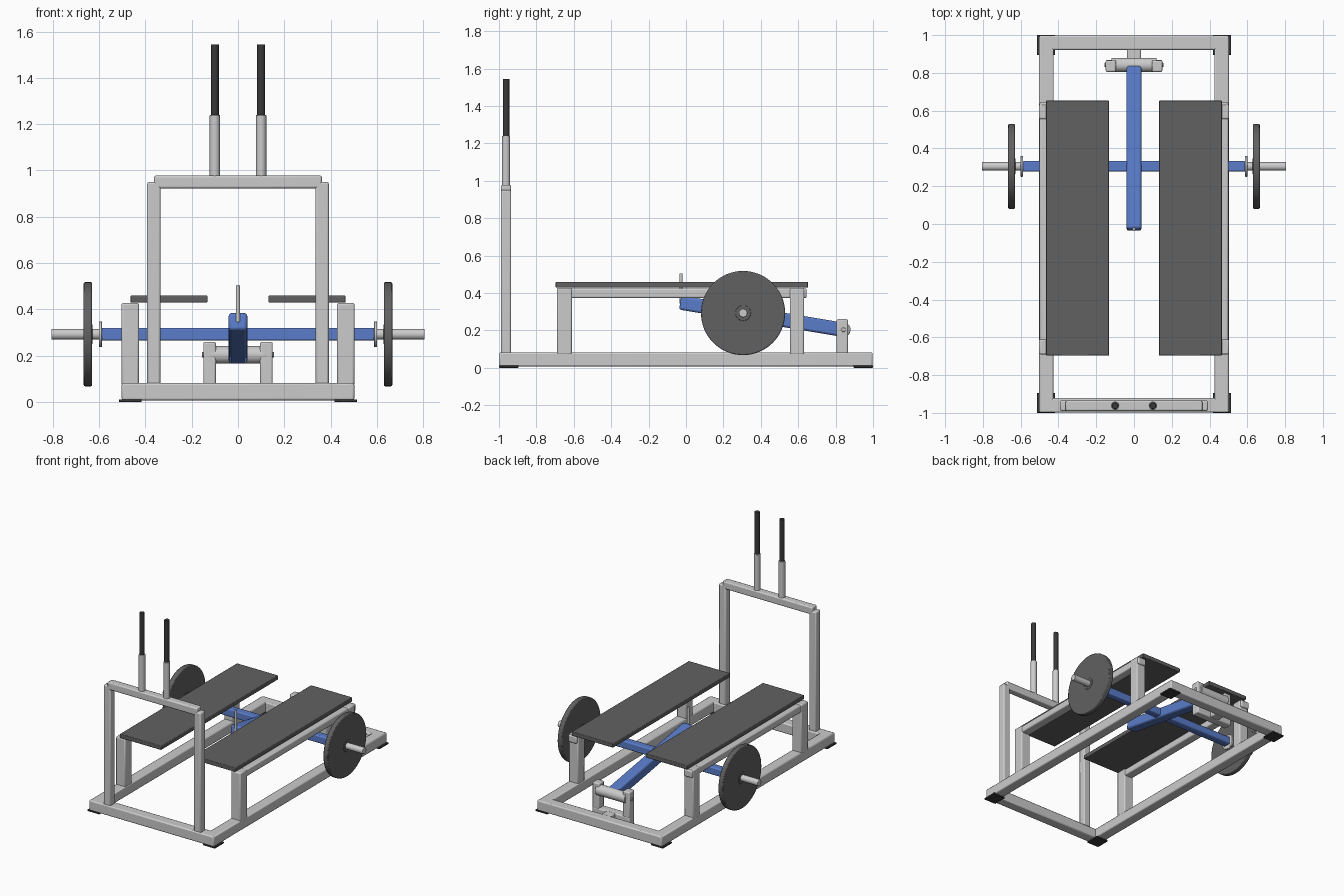
import bpy, math
from mathutils import Matrix

if "Cube" in bpy.data.objects:
    bpy.data.objects.remove(bpy.data.objects["Cube"])


def material(name, rgb):
    m = bpy.data.materials.new(name)
    m.diffuse_color = (*rgb, 1)
    m.use_nodes = True
    m.node_tree.nodes["Principled BSDF"].inputs["Base Color"].default_value = m.diffuse_color
    return m


BLUE = material("blue_paint", (0.10, 0.20, 0.58))
DARK = material("dark_rubber", (0.12, 0.12, 0.12))
BLACK = material("black_grip", (0.04, 0.04, 0.04))
STEEL = material("bright_steel", (0.6, 0.6, 0.6))


def finish(ob, name, mat, bevel, segments=2):
    ob.name = name
    if mat:
        ob.data.materials.append(mat)
    if bevel:
        b = ob.modifiers.new("edge", 'BEVEL')
        b.width, b.segments, b.limit_method = bevel, segments, 'ANGLE'
        b.angle_limit = math.radians(40)
    bpy.ops.object.shade_smooth_by_angle(angle=math.radians(35))
    return ob


def box(name, x, y, z, mat=None, bevel=0.008):
    """Box from its (min, max) extents on each axis."""
    bpy.ops.mesh.primitive_cube_add(size=1)
    ob = bpy.context.object
    mid = [(a + b) / 2 for a, b in (x, y, z)]
    size = [b - a for a, b in (x, y, z)]
    ob.data.transform(Matrix.Diagonal((*size, 1)))
    ob.location = mid
    return finish(ob, name, mat, bevel)


def rod(name, centre, radius, length, axis='Z', mat=None, bevel=0.003, sides=32):
    bpy.ops.mesh.primitive_cylinder_add(vertices=sides, radius=radius, depth=length, location=centre)
    ob = bpy.context.object
    if axis == 'X':
        ob.data.transform(Matrix.Rotation(math.pi / 2, 4, 'Y'))
    return finish(ob, name, mat, bevel)


def span(s, a, b):
    """Extent a..b on side s (-1 or 1)."""
    return tuple(sorted((s * a, s * b)))


# Base frame
for s, side in ((-1, "left"), (1, "right")):
    box(f"base_rail_{side}", span(s, 0.425, 0.502), (-0.998, 0.998), (0.008, 0.082))
for s, end in ((-1, "front"), (1, "rear")):
    box(f"base_crossbar_{end}", (-0.46, 0.46), span(s, 0.922, 0.998), (0.008, 0.082))

for s, side in ((-1, "left"), (1, "right")):
    # Rubber feet under the corners
    for e, end in ((-1, "front"), (1, "rear")):
        box(f"foot_{end}_{side}", span(s, 0.417, 0.514), span(e, 0.895, 1.0), (0, 0.012), BLACK, 0.003)
    # Platform supports and platform
    box(f"front_leg_{side}", span(s, 0.427, 0.503), (-0.69, -0.61), (0.07, 0.428))
    box(f"rear_leg_{side}", span(s, 0.427, 0.503), (0.555, 0.632), (0.07, 0.428))
    box(f"platform_rail_{side}", span(s, 0.432, 0.499), (-0.685, 0.645), (0.373, 0.425))
    box(f"platform_{side}", span(s, 0.132, 0.465), (-0.697, 0.653), (0.43, 0.46), DARK, 0.004)
    # Handle frame posts and grips
    box(f"handle_post_{side}", span(s, 0.335, 0.392), (-0.99, -0.935), (0.07, 0.95))
    rod(f"handle_sleeve_{side}", (s * 0.1, -0.962, 1.10), 0.022, 0.28)
    rod(f"handle_grip_{side}", (s * 0.1, -0.962, 1.39), 0.0175, 0.31, mat=BLACK)
    # Weight sleeve, collar and plate
    rod(f"weight_sleeve_{side}", (s * 0.69, 0.305, 0.293), 0.023, 0.232, 'X', STEEL)
    rod(f"collar_{side}", (s * 0.594, 0.305, 0.293), 0.055, 0.014, 'X', STEEL)
    rod(f"weight_plate_{side}", (s * 0.648, 0.305, 0.293), 0.225, 0.036, 'X', DARK, 0.006, 64)
    rod(f"plate_hub_{side}", (s * 0.648, 0.305, 0.293), 0.042, 0.040, 'X', DARK)
    # Pivot posts with bolt heads
    box(f"pivot_post_{side}", span(s, 0.095, 0.15), (0.805, 0.866), (0.02, 0.26))

box("handle_top_bar", (-0.362, 0.362), (-0.99, -0.935), (0.923, 0.978))

# Pivot base joined to the rear crossbar
box("pivot_base", (-0.15, 0.15), (0.805, 0.868), (0.012, 0.08))
box("pivot_base_stub", (-0.037, 0.037), (0.86, 0.93), (0.012, 0.08))
rod("pivot_tube", (0, 0.842, 0.204), 0.038, 0.24, 'X', STEEL)
rod("pivot_bolt", (0, 0.842, 0.204), 0.012, 0.312, 'X', STEEL)

# Sloping lever arm and loading crossbar
arm = box("lever_arm", (-0.04, 0.04), (-0.037, 0.845), (0.238, 0.314), BLUE, 0.012)
arm.rotation_euler.x = math.radians(-9.5)
box("loading_crossbar", (-0.59, 0.59), (0.277, 0.333), (0.265, 0.321), BLUE)
rod("attachment_pin", (0, -0.027, 0.425), 0.009, 0.16, mat=STEEL)
